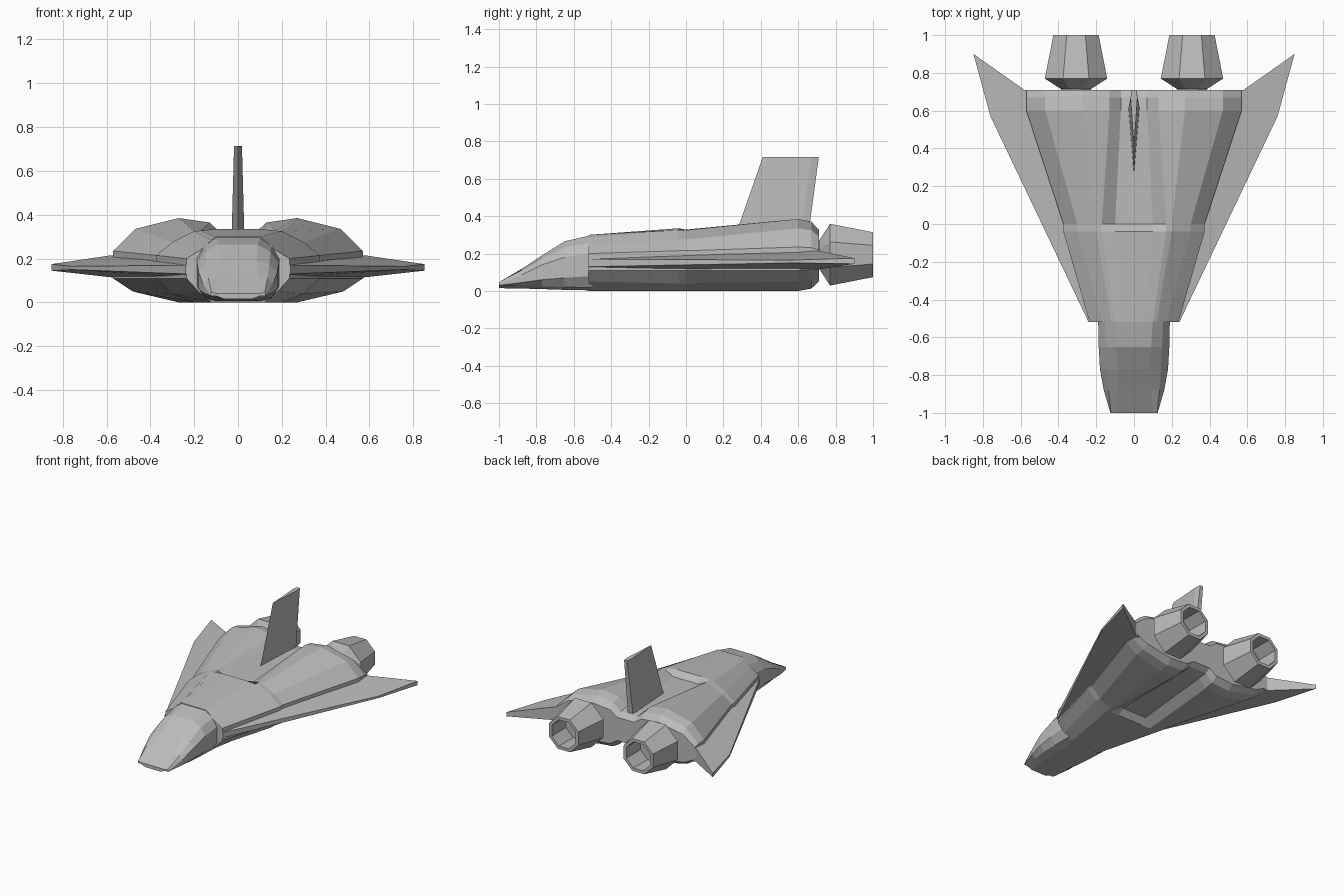
import bpy
import bmesh
import math

cube = bpy.data.objects.get("Cube")
if cube:
    bpy.data.objects.remove(cube, do_unlink=True)

hull_grey = bpy.data.materials.new("hull_grey")
GREY = (0.5, 0.5, 0.5, 1)
hull_grey.use_nodes = True
hull_grey.diffuse_color = GREY
hull_grey.node_tree.nodes["Principled BSDF"].inputs["Base Color"].default_value = GREY


def loft(name, rings, cap_start=True, cap_end=True):
    """Skin a series of closed rings of 3D points with flat faces."""
    bm = bmesh.new()
    loops = [[bm.verts.new(point) for point in ring] for ring in rings]
    count = len(loops[0])
    for first, second in zip(loops, loops[1:]):
        for i in range(count):
            j = (i + 1) % count
            bm.faces.new((first[i], first[j], second[j], second[i]))
    if cap_start:
        bm.faces.new(loops[0][::-1])
    if cap_end:
        bm.faces.new(loops[-1])
    bmesh.ops.recalc_face_normals(bm, faces=bm.faces)
    mesh = bpy.data.meshes.new(name)
    bm.to_mesh(mesh)
    bm.free()
    mesh.materials.append(hull_grey)
    obj = bpy.data.objects.new(name, mesh)
    bpy.context.collection.objects.link(obj)
    return obj


def mirrored_ring(y, half):
    """Close a half section, given from top centre to bottom centre."""
    other = [(-x, z) for x, z in half[-2:0:-1]]
    return [(x, y, z) for x, z in half + other]


def shrink(half, amount, middle=0.18):
    return [(x, middle + (z - middle) * amount) for x, z in half]


# Nose: y, flat top width, top, shoulder width and height, chine height, bottom
def nose_section(y, top_w, top, side, shoulder, chine, bottom):
    half = [(0, top), (top_w, top), ((top_w + side) / 2 + 0.01, (top + shoulder) / 2 + 0.01),
            (side, shoulder), (side, chine), (side * 0.8, bottom + 0.015),
            (side * 0.5, bottom), (0, bottom)]
    return mirrored_ring(y, half)


loft("nose", [
    nose_section(-1, 0.1, 0.04, 0.125, 0.035, 0.03, 0.015),
    nose_section(-0.88, 0.09, 0.117, 0.16, 0.085, 0.045, 0.013),
    nose_section(-0.77, 0.085, 0.19, 0.18, 0.14, 0.06, 0.01),
    nose_section(-0.65, 0.09, 0.265, 0.187, 0.18, 0.07, 0.006),
    nose_section(-0.5, 0.1, 0.3, 0.19, 0.2, 0.08, 0.003),
])

# Fuselage: a central spine that steps down into a valley between two lobes
front = [(0, 0.3), (0.05, 0.3), (0.1, 0.3), (0.12, 0.285), (0.17, 0.24), (0.235, 0.2),
         (0.235, 0.11), (0.18, 0.05), (0.12, 0), (0.1, 0), (0.05, 0), (0, 0)]
middle = [(0, 0.335), (0.1, 0.335), (0.17, 0.328), (0.2, 0.325), (0.3, 0.275), (0.374, 0.215),
          (0.374, 0.11), (0.3, 0.04), (0.2, 0), (0.17, 0), (0.1, 0), (0, 0)]
tail = [(0, 0.31), (0.07, 0.31), (0.13, 0.365), (0.27, 0.385), (0.47, 0.335), (0.57, 0.235),
        (0.57, 0.11), (0.48, 0.05), (0.27, 0), (0.13, 0.015), (0.07, 0.07), (0, 0.07)]
step = [(x, z + (-0.04 if i < 2 else 0.04 if i > 9 else 0)) for i, (x, z) in enumerate(middle)]
loft("fuselage", [
    mirrored_ring(-0.52, front),
    mirrored_ring(-0.04, middle),
    mirrored_ring(0, step),
    mirrored_ring(0.6, tail),
    mirrored_ring(0.67, shrink(tail, 0.93)),
    mirrored_ring(0.71, shrink(tail, 0.72)),
])

# Wings: x, y, underside, upper side
wing_plan = [(0.15, -0.52, 0.11, 0.19), (0.24, -0.52, 0.13, 0.17), (0.76, 0.57, 0.15, 0.165),
             (0.85, 0.9, 0.145, 0.175), (0.58, 0.71, 0.115, 0.215), (0.3, 0.69, 0.115, 0.215)]

# Engine nozzles: distance back and radius, running over the lip to the inside
nozzle_profile = [(0.69, 0.075), (0.715, 0.08), (0.77, 0.165), (1, 0.12), (1, 0.098), (0.83, 0.1)]


def nozzle_ring(centre_x, y, radius, sides=8):
    ring = []
    for i in range(sides):
        angle = math.tau * (i + 0.5) / sides
        reach = radius / math.cos(math.pi / sides)
        ring.append((centre_x + reach * math.cos(angle), y, 0.194 + reach * math.sin(angle)))
    return ring


for label, side in (("left", 1), ("right", -1)):
    loft(label + "_wing", [
        [(side * x, y, low) for x, y, low, high in wing_plan],
        [(side * x, y, high) for x, y, low, high in wing_plan],
    ])
    loft(label + "_engine_nozzle", [nozzle_ring(side * 0.307, y, r) for y, r in nozzle_profile])


# Tail fin: wedge with a thin leading edge and a bevelled trailing edge
def fin_ring(z, lead, trail, thick):
    return [(0, lead, z), (thick, trail - 0.04, z), (thick * 0.7, trail, z),
            (-thick * 0.7, trail, z), (-thick, trail - 0.04, z)]


loft("tail_fin", [fin_ring(0.27, 0.255, 0.65, 0.03), fin_ring(0.715, 0.41, 0.71, 0.018)])
